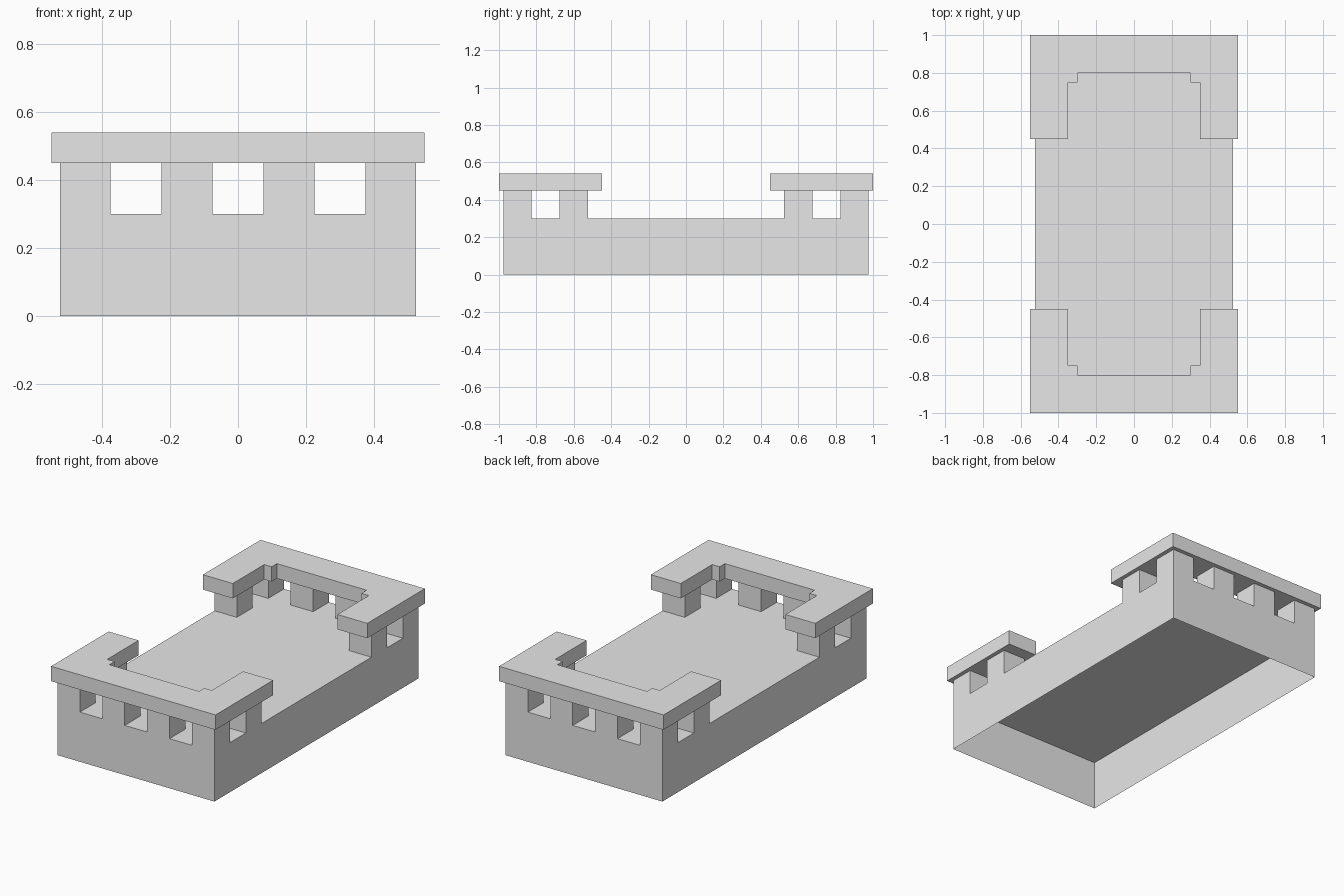
import bpy
import bmesh

default_cube = bpy.data.objects.get("Cube")
if default_cube:
    bpy.data.objects.remove(default_cube, do_unlink=True)

# One plain grey for every part
GREY = (0.8, 0.8, 0.8, 1)
stone = bpy.data.materials.new("plain_grey")
stone.use_nodes = True
stone.diffuse_color = GREY
stone.node_tree.nodes["Principled BSDF"].inputs["Base Color"].default_value = GREY

BASE_X, BASE_Y, DECK_Z = 0.525, 0.975, 0.30   # half sizes and deck height
POST, CAP_Z, TOP_Z = 0.15, 0.45, 0.54         # post width, cap bottom and top


def prism(name, outline, z0, z1, open_bottom=False):
    """Extrude a flat outline from z0 to z1."""
    bm = bmesh.new()
    floor = bm.faces.new([bm.verts.new((x, y, z0)) for x, y in outline])
    result = bmesh.ops.extrude_face_region(bm, geom=[floor], use_keep_orig=True)
    for item in result["geom"]:
        if isinstance(item, bmesh.types.BMVert):
            item.co.z = z1
    bmesh.ops.recalc_face_normals(bm, faces=bm.faces)
    if open_bottom:
        under = [f for f in bm.faces if all(abs(v.co.z - z0) < 1e-5 for v in f.verts)]
        bmesh.ops.delete(bm, geom=under, context="FACES_ONLY")
    mesh = bpy.data.meshes.new(name)
    bm.to_mesh(mesh)
    bm.free()
    mesh.materials.append(stone)
    obj = bpy.data.objects.new(name, mesh)
    bpy.context.collection.objects.link(obj)
    return obj


def rectangle(x0, x1, y0, y1):
    return [(x0, y0), (x1, y0), (x1, y1), (x0, y1)]


# Thin-walled base, closed by the deck and open underneath
prism("base", rectangle(-BASE_X, BASE_X, -BASE_Y, BASE_Y), 0, DECK_Z, True)

# Half of the U-shaped cap outline, from the outer middle to the inner middle
half_cap = [(0.55, 1.0), (0.55, 0.45), (0.35, 0.45),
            (0.35, 0.75), (0.30, 0.75), (0.30, 0.80)]
cap = half_cap + [(-x, y) for x, y in reversed(half_cap)]

# Same posts and cap at each end
for end, side in (("front", -1), ("back", 1)):
    prism(end + "_cap", [(x, y * side) for x, y in cap], CAP_Z, TOP_Z)

    edge_x, edge_y = BASE_X - POST / 2, BASE_Y - POST / 2
    posts = {
        "corner": (edge_x, edge_y),
        "inner": (POST, edge_y),
        "side": (edge_x, edge_y - 2 * POST),
    }
    for kind, (px, py) in posts.items():
        for hand, sx in (("left", 1), ("right", -1)):
            cx, cy, h = px * sx, py * side, POST / 2
            prism(f"{end}_{hand}_{kind}_post",
                  rectangle(cx - h, cx + h, cy - h, cy + h), DECK_Z, CAP_Z, True)
